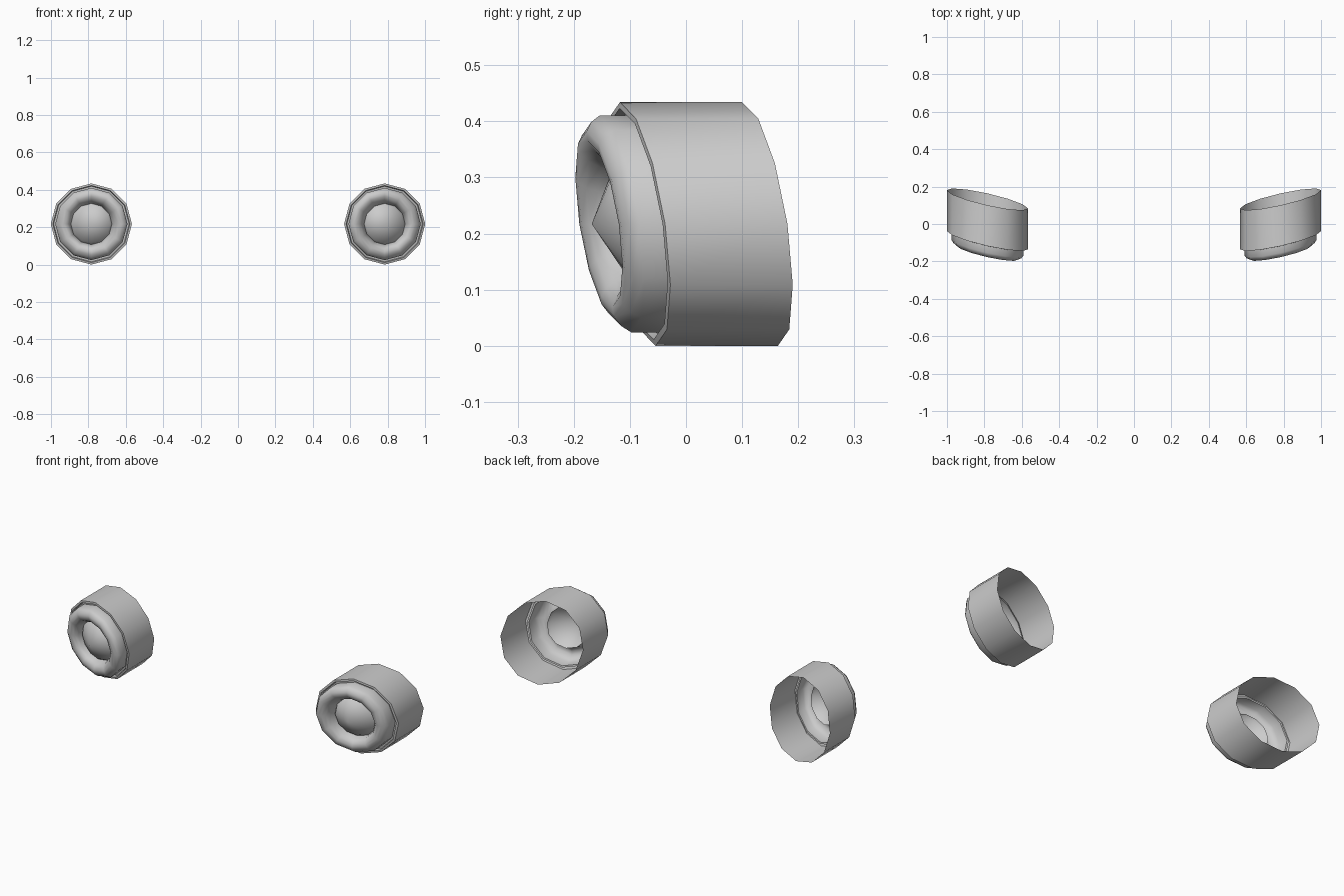
import bpy, bmesh, math

if "Cube" in bpy.data.objects:
    bpy.data.objects.remove(bpy.data.objects["Cube"])

SIDES = 12
CX, CZ = 0.784, 0.217       # lamp centre
SX, SZ = 0.225, -0.147      # slant of the lamp face along x and z

grey = bpy.data.materials.new("light grey")
grey.diffuse_color = (0.6, 0.6, 0.6, 1)
grey.use_nodes = True
grey.node_tree.nodes["Principled BSDF"].inputs["Base Color"].default_value = grey.diffuse_color


def lathe(name, profile, side):
    """Spin (radius, depth) points round the y axis, then slant with the face."""
    bm = bmesh.new()
    rings = []
    for r, y in profile:
        ring = []
        for i in range(SIDES if r > 0 else 1):
            a = 2 * math.pi * i / SIDES
            dx, dz = r * math.sin(a), r * math.cos(a)
            ring.append(bm.verts.new((side * (CX + dx), y + SX * dx + SZ * dz, CZ + dz)))
        rings.append(ring)
    for a, b in zip(rings, rings[1:]):
        for i in range(SIDES):
            j = (i + 1) % SIDES
            if len(b) == 1:
                bm.faces.new((a[i], a[j], b[0]))
            else:
                bm.faces.new((a[i], a[j], b[j], b[i]))
    if side < 0:
        bmesh.ops.reverse_faces(bm, faces=bm.faces[:])
    mesh = bpy.data.meshes.new(name)
    bm.to_mesh(mesh)
    bm.free()
    mesh.materials.append(grey)
    obj = bpy.data.objects.new(name, mesh)
    bpy.context.collection.objects.link(obj)
    bpy.ops.object.select_all(action='DESELECT')
    obj.select_set(True)
    bpy.context.view_layer.objects.active = obj
    bpy.ops.object.shade_smooth_by_angle(angle=math.radians(50))


# open-backed shell with a narrow lip and groove at the front
housing = [(0.217, 0.132), (0.217, -0.086), (0.206, -0.088), (0.202, -0.074), (0.193, -0.074)]
# rounded ring standing out of the shell
bezel = [(0.193, -0.074), (0.193, -0.126), (0.182, -0.142), (0.165, -0.153), (0.148, -0.153),
         (0.130, -0.143), (0.117, -0.125), (0.110, -0.095)]
# shallow pointed glass
lens = [(0.110, -0.095), (0.100, -0.111), (0.0, -0.168)]

for side, label in ((-1, "left"), (1, "right")):
    lathe(label + "_lamp_housing", housing, side)
    lathe(label + "_lamp_bezel", bezel, side)
    lathe(label + "_lamp_lens", lens, side)
